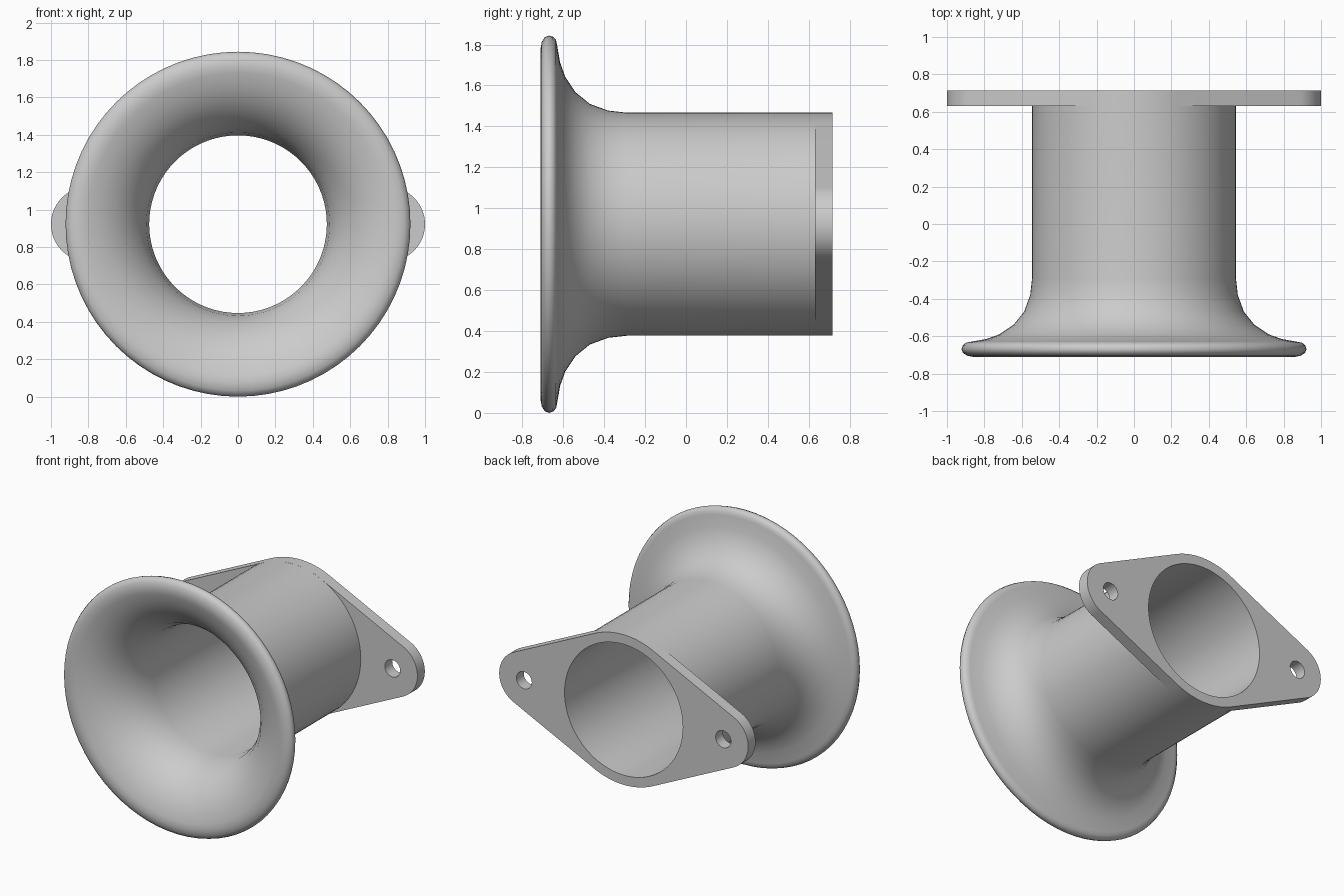
import bpy, bmesh
from math import cos, sin, acos, pi, radians

if "Cube" in bpy.data.objects:
    bpy.data.objects.remove(bpy.data.objects["Cube"])

CZ = 0.922                    # height of the bore axis
BORE, TUBE = 0.475, 0.545     # inner and outer tube radius
EAR_X, EAR_R, HOLE_R = 0.80, 0.20, 0.062
FRONT_Y, BACK_Y = 0.63, 0.715 # flange faces


def smooth(obj, angle):
    bpy.ops.object.select_all(action='DESELECT')
    obj.select_set(True)
    bpy.context.view_layer.objects.active = obj
    bpy.ops.object.shade_smooth_by_angle(angle=radians(angle))


def arc(cx, r, a0, a1, n):
    return [(cx + r * cos(a0 + (a1 - a0) * i / n), r * sin(a0 + (a1 - a0) * i / n))
            for i in range(n + 1)]


def lathe(name, profile, steps=72):
    """Spin (y, radius) points around the bore axis."""
    bm = bmesh.new()
    verts = [bm.verts.new((r, y, 0)) for y, r in profile]
    edges = [bm.edges.new(p) for p in zip(verts, verts[1:])]
    bmesh.ops.spin(bm, geom=verts + edges, cent=(0, 0, 0), axis=(0, 1, 0),
                   angle=2 * pi, steps=steps, use_duplicate=False)
    bmesh.ops.remove_doubles(bm, verts=bm.verts, dist=1e-4)
    bmesh.ops.recalc_face_normals(bm, faces=bm.faces)
    me = bpy.data.meshes.new(name)
    bm.to_mesh(me)
    bm.free()
    obj = bpy.data.objects.new(name, me)
    obj.location.z = CZ
    bpy.context.collection.objects.link(obj)
    smooth(obj, 45)
    return obj


# Trumpet: tube outside, flared bell, rolled rim, then back through the bore
lathe("trumpet", [
    (FRONT_Y, TUBE), (-0.29, TUBE), (-0.38, 0.555), (-0.47, 0.588), (-0.54, 0.645),
    (-0.59, 0.72), (-0.615, 0.79), (-0.63, 0.875), (-0.635, 0.90), (-0.65, 0.916),
    (-0.67, 0.922), (-0.69, 0.914), (-0.705, 0.89), (-0.712, 0.85), (-0.705, 0.81),
    (-0.68, 0.735), (-0.64, 0.66), (-0.58, 0.59), (-0.50, 0.53), (-0.41, 0.49),
    (-0.30, BORE), (FRONT_Y, BORE)])

# Mounting flange: round hub tangent to two ears, with bore and bolt holes
t = acos((TUBE - EAR_R) / EAR_X)
outline = (arc(EAR_X, EAR_R, -t, t, 24) + arc(0, TUBE, t, pi - t, 24)
           + arc(-EAR_X, EAR_R, pi - t, pi + t, 24) + arc(0, TUBE, pi + t, 2 * pi - t, 24))
loops = [outline, arc(0, BORE, 0, 2 * pi, 72)[:-1]]
loops += [arc(s * EAR_X, HOLE_R, 0, 2 * pi, 24)[:-1] for s in (-1, 1)]
curve = bpy.data.curves.new("mounting_flange", 'CURVE')
curve.dimensions = '2D'
curve.fill_mode = 'BOTH'
curve.extrude = (BACK_Y - FRONT_Y) / 2
for pts in loops:
    spline = curve.splines.new('POLY')
    spline.points.add(len(pts) - 1)
    for p, (x, y) in zip(spline.points, pts):
        p.co = (x, y, 0, 1)
    spline.use_cyclic_u = True
flange = bpy.data.objects.new("mounting_flange", curve)
flange.location = (0, (FRONT_Y + BACK_Y) / 2, CZ)
flange.rotation_euler.x = pi / 2
bpy.context.collection.objects.link(flange)
bpy.ops.object.select_all(action='DESELECT')
flange.select_set(True)
bpy.context.view_layer.objects.active = flange
bpy.ops.object.convert(target='MESH')
smooth(bpy.context.view_layer.objects.active, 40)
